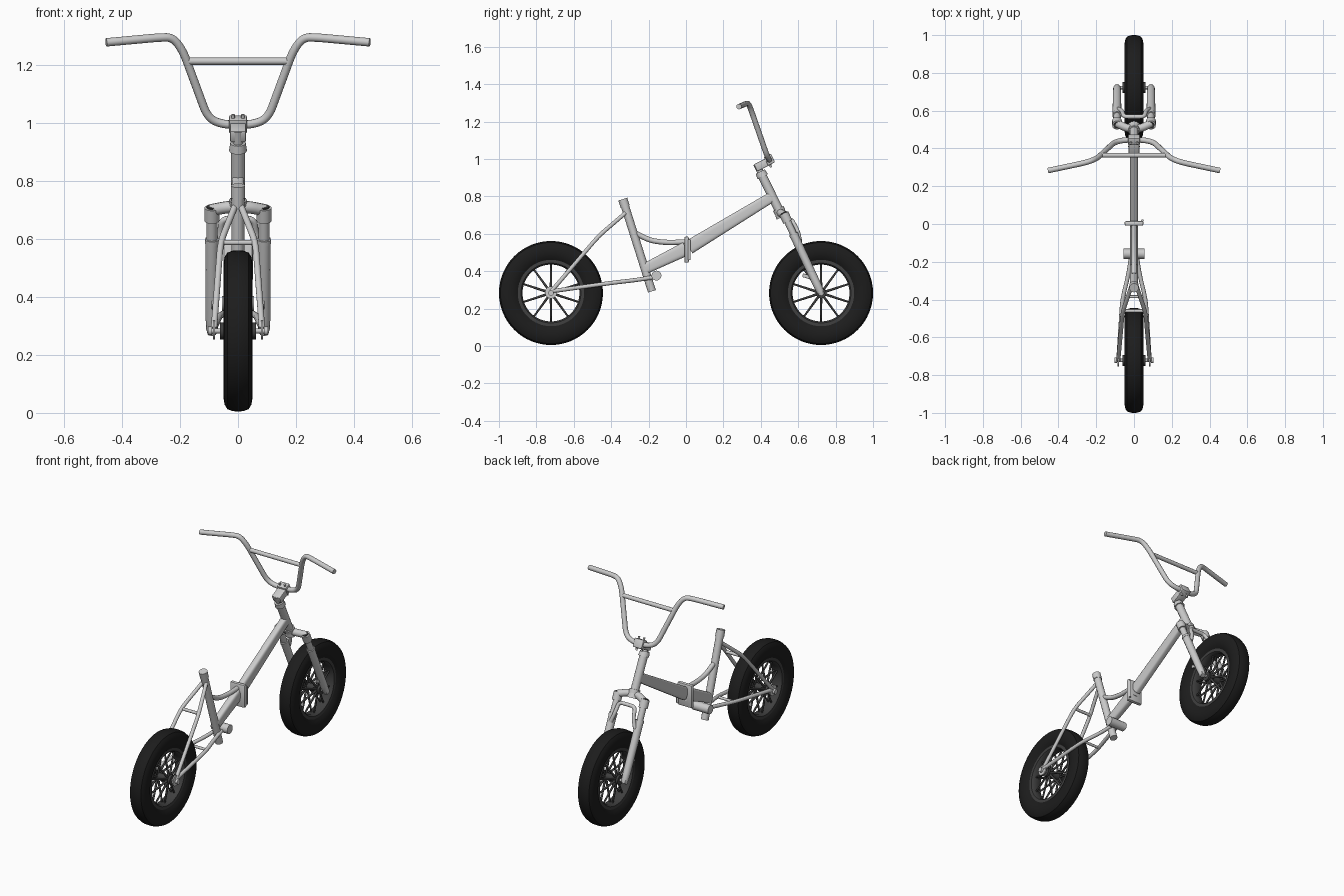
import bpy, bmesh, math
from mathutils import Vector, Matrix

if "Cube" in bpy.data.objects:
    bpy.data.objects.remove(bpy.data.objects["Cube"])

R_Y, F_Y, AX_Z = -0.722, 0.722, 0.283          # axle positions
TILT = math.radians(26)                        # steering angle


def material(name, c):
    m = bpy.data.materials.new(name)
    m.diffuse_color = (c, c, c, 1)
    m.use_nodes = True
    m.node_tree.nodes["Principled BSDF"].inputs["Base Color"].default_value = m.diffuse_color
    return m


BLACK, DARK = material("rubber_black", 0.012), material("dark_metal", 0.05)


def finish(ob, mat=None, angle=35):
    if mat:
        ob.data.materials.append(mat)
    bpy.ops.object.select_all(action='DESELECT')
    ob.select_set(True)
    bpy.context.view_layer.objects.active = ob
    bpy.ops.object.shade_smooth_by_angle(angle=math.radians(angle))
    return ob


def from_bm(name, bm, mat=None, angle=35):
    bmesh.ops.recalc_face_normals(bm, faces=bm.faces)
    me = bpy.data.meshes.new(name)
    bm.to_mesh(me)
    bm.free()
    ob = bpy.data.objects.new(name, me)
    bpy.context.collection.objects.link(ob)
    return finish(ob, mat, angle)


def fillet(pts, d):
    out = [pts[0]]
    for a, b, c in zip(pts, pts[1:], pts[2:]):
        p = b + (a - b).normalized() * min(d, (a - b).length * 0.49)
        q = b + (c - b).normalized() * min(d, (c - b).length * 0.49)
        for i in range(7):
            t = i / 6
            out.append(p * (1 - t) ** 2 + b * 2 * t * (1 - t) + q * t * t)
    return out + [pts[-1]]


def tube(name, pts, r, bend=0.0, mat=None):
    """Round tube through pts; r is one radius or one per point."""
    pts = [Vector(p) for p in pts]
    if bend:
        pts = fillet(pts, bend)
    radii = r if isinstance(r, (list, tuple)) else [r] * len(pts)
    cu = bpy.data.curves.new(name, 'CURVE')
    cu.dimensions = '3D'
    cu.bevel_depth, cu.bevel_resolution, cu.use_fill_caps = 1.0, 4, True
    sp = cu.splines.new('POLY')
    sp.points.add(len(pts) - 1)
    for s, p, rad in zip(sp.points, pts, radii):
        s.co, s.radius = (*p, 1), rad
    ob = bpy.data.objects.new(name, cu)
    bpy.context.collection.objects.link(ob)
    bpy.ops.object.select_all(action='DESELECT')
    ob.select_set(True)
    bpy.context.view_layer.objects.active = ob
    bpy.ops.object.convert(target='MESH')
    return finish(bpy.context.view_layer.objects.active, mat)


def box(name, centre, size, tilt=0.0, bevel=0.005):
    bm = bmesh.new()
    bmesh.ops.create_cube(bm, size=1)
    bmesh.ops.scale(bm, vec=size, verts=bm.verts)
    bmesh.ops.bevel(bm, geom=bm.edges[:], offset=bevel, segments=2, affect='EDGES', profile=0.5)
    bmesh.ops.transform(bm, matrix=Matrix.Translation(centre) @ Matrix.Rotation(tilt, 4, 'X'), verts=bm.verts)
    return from_bm(name, bm)


def lathe(name, profile, y, z, mat=None, seg=64):
    """Closed (x, radius) profile revolved round the axle."""
    bm = bmesh.new()
    rings = [[bm.verts.new((x, y + r * math.cos(a), z + r * math.sin(a))) for x, r in profile]
             for a in (2 * math.pi * i / seg for i in range(seg))]
    n = len(profile)
    for i in range(seg):
        A, B = rings[i], rings[(i + 1) % seg]
        for j in range(n):
            bm.faces.new((A[j], A[(j + 1) % n], B[(j + 1) % n], B[j]))
    return from_bm(name, bm, mat)


def beam(name, a, b, ha, hb, w):
    """Rounded box tube between two (y, z) points, tapering in height."""
    a, b = Vector((0, *a)), Vector((0, *b))
    up = Vector((1, 0, 0)).cross(b - a).normalized()
    bm = bmesh.new()
    rings = []
    for c, h in ((a, ha), (b, hb)):
        ring = []
        for i in range(24):
            t = 2 * math.pi * (i + 0.5) / 24
            cx, cz = math.cos(t), math.sin(t)
            sq = lambda v: math.copysign(abs(v) ** 0.55, v)
            ring.append(bm.verts.new(c + Vector((w * sq(cx), 0, 0)) + up * h * sq(cz)))
        rings.append(ring)
        bm.faces.new(ring)
    for i in range(24):
        j = (i + 1) % 24
        bm.faces.new((rings[0][i], rings[0][j], rings[1][j], rings[1][i]))
    return from_bm(name, bm)


# Wheels
half = [(0.030, 0.172), (0.043, 0.190), (0.049, 0.212), (0.050, 0.232), (0.046, 0.255),
        (0.037, 0.270), (0.018, 0.277)]
tire = half + [(0, 0.278)] + [(-x, r) for x, r in reversed(half)]
rim = [(0.034, 0.180), (0.034, 0.160), (0.022, 0.152), (-0.022, 0.152), (-0.034, 0.160), (-0.034, 0.180)]
for side, y in (("rear", R_Y), ("front", F_Y)):
    lathe(side + "_tire", tire, y, AX_Z, BLACK)
    lathe(side + "_rim", rim, y, AX_Z, DARK)
    tube(side + "_hub", [(-0.055, y, AX_Z), (0.055, y, AX_Z)], 0.02, mat=DARK)
    tube(side + "_axle", [(-0.1, y, AX_Z), (0.1, y, AX_Z)], 0.009)
    for s in (-1, 1):
        tube(side + "_hub_flange", [(s * 0.048, y, AX_Z), (s * 0.062, y, AX_Z)], 0.029, mat=DARK)
        tube(side + "_axle_nut", [(s * 0.09, y, AX_Z), (s * 0.104, y, AX_Z)], 0.015)
        for i in range(10):
            a = 2 * math.pi * i / 10 + math.pi / 2
            d = Vector((0, math.cos(a), math.sin(a)))
            c = Vector((0, y, AX_Z))
            tube(side + "_spoke", [c + d * 0.018 + Vector((s * 0.035, 0, 0)),
                                   c + d * 0.158 + Vector((s * 0.008, 0, 0))], [0.007, 0.005], mat=DARK)

# Main frame
beam("main_tube_front", (0.015, 0.527), (0.46, 0.797), 0.038, 0.028, 0.022)
beam("main_tube_rear", (-0.215, 0.415), (0.0, 0.520), 0.029, 0.038, 0.022)
box("folding_hinge", (0, 0.003, 0.515), (0.1, 0.024, 0.14), bevel=0.008)
tube("hinge_lever", [(0.045, 0.018, 0.46), (0.045, 0.018, 0.57)], 0.007)
tube("seat_tube", [(0, -0.182, 0.292), (0, -0.338, 0.785)], 0.022)
tube("seat_collar", [(0, -0.325, 0.744), (0, -0.338, 0.785)], 0.025)
tube("brace_tube", [(0, -0.265, 0.60), (0, -0.19, 0.563), (0, -0.10, 0.552), (0, 0.0, 0.556)], 0.014, 0.04)
tube("bottom_bracket", [(-0.056, -0.158, 0.376), (0.056, -0.158, 0.376)], 0.027)

# Rear stays and dropouts
for s in (-1, 1):
    tube("chain_stay", [(s * 0.015, -0.17, 0.368), (s * 0.03, -0.27, 0.352), (s * 0.062, -0.40, 0.337),
                        (s * 0.083, R_Y, 0.292)], 0.011, 0.05)
    tube("seat_stay", [(s * 0.012, -0.325, 0.71), (s * 0.06, -0.465, 0.59), (s * 0.083, R_Y, 0.29)], 0.011, 0.05)
    tube("dropout", [(s * 0.079, R_Y, AX_Z + 0.003), (s * 0.087, R_Y, AX_Z + 0.003)], 0.033)
tube("seat_stay_bridge", [(-0.055, -0.46, 0.588), (0.055, -0.46, 0.588)], 0.009)
tube("chain_stay_bridge", [(-0.055, -0.385, 0.338), (0.055, -0.385, 0.338)], 0.008)


# Head tube and steering column
def steer(z, x=0.0, off=0.0):
    return Vector((x, 0.505 + off - (z - 0.71) * math.tan(TILT), z))


tube("head_tube", [steer(0.72), steer(0.91)], 0.024)
tube("headset_lower", [steer(0.715), steer(0.735)], 0.031)
tube("headset_upper", [steer(0.905), steer(0.932)], [0.031, 0.027])
tube("steerer", [steer(0.70), steer(0.975)], 0.018)

# Stem
box("stem_body", (0, 0.412, 0.972), (0.056, 0.09, 0.042), TILT)
box("stem_clamp", (0, 0.446, 0.996), (0.062, 0.042, 0.052), TILT)
for s in (-1, 1):
    tube("stem_bolt", [(s * 0.017, 0.455, 0.955), (s * 0.017, 0.427, 1.03)], 0.006)

# Handlebar
right = [(0.055, 0.445, 0.995), (0.105, 0.432, 1.02), (0.19, 0.352, 1.25), (0.225, 0.335, 1.296), (0.27, 0.322, 1.296),
         (0.455, 0.283, 1.279)]
tube("handlebar", [(-x, y, z) for x, y, z in reversed(right)] + right, 0.0145, 0.04)
tube("handlebar_crossbar", [(-0.178, 0.364, 1.214), (0.178, 0.364, 1.214)], 0.0125)

# Suspension fork
tube("fork_crown", [steer(0.70, -0.09, 0.022), steer(0.712, -0.03), steer(0.712, 0.03), steer(0.70, 0.09, 0.022)],
     0.021, 0.03)
tube("crown_race", [steer(0.69), steer(0.73)], [0.034, 0.026])
for s in (-1, 1):
    leg = lambda z: Vector((s * 0.09, F_Y - (z - AX_Z) * 0.468, z))
    tube("fork_crown_clamp", [leg(0.663), leg(0.708)], 0.026)
    tube("fork_cap", [leg(0.705), leg(0.713)], 0.018, mat=DARK)
    tube("fork_stanchion", [leg(0.58), leg(0.67)], 0.0185)
    tube("fork_seal", [leg(0.585), leg(0.60)], 0.0245)
    tube("fork_lower", [leg(0.595), leg(0.33), leg(0.29), leg(0.272)], [0.023, 0.022, 0.02, 0.015])
    box("fork_brake_tab", (s * 0.085, 0.645, 0.372), (0.012, 0.045, 0.02), -0.3, 0.003)
arch = [(0.082, 0.61, 0.56), (0.062, 0.598, 0.615), (0.055, 0.568, 0.67)]
tube("fork_arch", [(-x, y, z) for x, y, z in arch] + [(x, y, z) for x, y, z in reversed(arch)], 0.011, 0.025)
